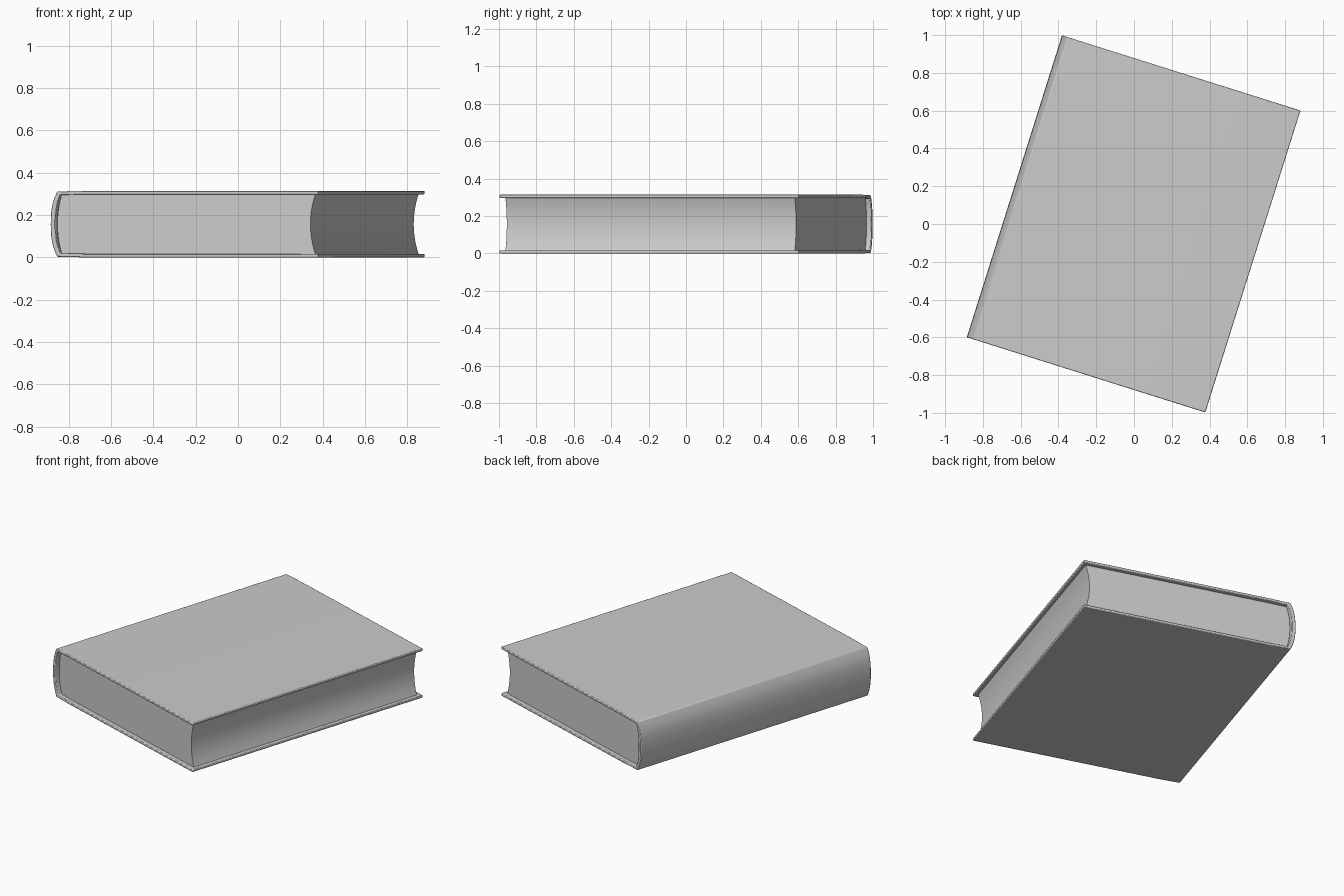
import bpy, bmesh, math

if "Cube" in bpy.data.objects:
    bpy.data.objects.remove(bpy.data.objects["Cube"])

ANGLE = math.radians(-17.5)
MID = 0.157          # half of the book's thickness
N = 10               # steps along each curved edge


def arc(x_mid, x_end, half, power):
    """Curved edge from top to bottom; x_mid at mid height, x_end at both ends."""
    pts = []
    for i in range(N + 1):
        t = 1 - 2 * i / N
        pts.append((x_mid + (x_end - x_mid) * abs(t) ** power, MID + half * t))
    return pts


def extrude_profile(name, profile, half_len, bevel=0.0):
    """Extrude a closed x-z profile along the height of the book."""
    bm = bmesh.new()
    face = bm.faces.new([bm.verts.new((x, -half_len, z)) for x, z in profile])
    res = bmesh.ops.extrude_face_region(bm, geom=[face])
    verts = [g for g in res["geom"] if isinstance(g, bmesh.types.BMVert)]
    bmesh.ops.translate(bm, verts=verts, vec=(0, 2 * half_len, 0))
    bmesh.ops.recalc_face_normals(bm, faces=bm.faces)
    mesh = bpy.data.meshes.new(name)
    bm.to_mesh(mesh)
    bm.free()
    ob = bpy.data.objects.new(name, mesh)
    bpy.context.collection.objects.link(ob)
    ob.rotation_euler.z = ANGLE
    if bevel:
        mod = ob.modifiers.new("rounded_edges", "BEVEL")
        mod.width = bevel
        mod.segments = 2
        mod.limit_method = "ANGLE"
        mod.angle_limit = math.radians(50)
    bpy.ops.object.select_all(action="DESELECT")
    ob.select_set(True)
    bpy.context.view_layer.objects.active = ob
    bpy.ops.object.shade_smooth_by_angle(angle=math.radians(40))
    return ob


# hard cover: two boards joined by a rounded spine, one C-shaped profile
outer = [(0.66, 2 * MID), (-0.5, 2 * MID)] + arc(-0.664, -0.632, 0.154, 2.6) \
    + [(-0.5, 0), (0.66, 0)]
inner = [(0.66, 2 * MID - 0.017), (-0.5, 2 * MID - 0.017)] \
    + arc(-0.641, -0.618, 0.138, 2.6) + [(-0.5, 0.017), (0.66, 0.017)]
extrude_profile("cover", outer + inner[::-1], 0.838, 0.004)

# page block: rounded back, hollow fore edge
back = arc(-0.638, -0.616, 0.1405, 2.2)
fore = arc(0.614, 0.638, 0.1405, 2)
extrude_profile("pages", back + fore[::-1], 0.811)
